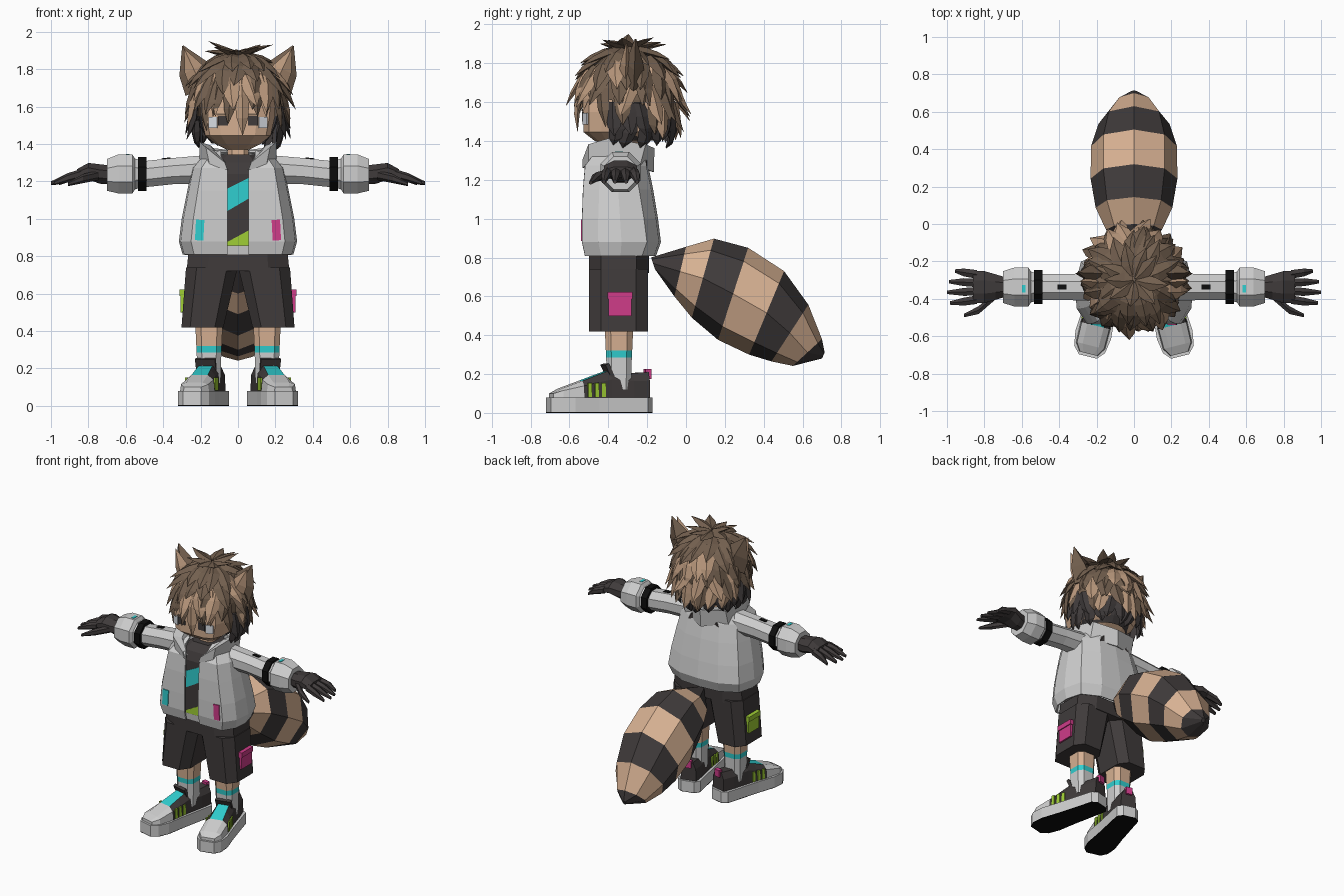
import bpy, bmesh, math, random
from math import sin, cos, pi
from mathutils import Vector, Matrix

random.seed(4)
if "Cube" in bpy.data.objects:
    bpy.data.objects.remove(bpy.data.objects["Cube"])

PALETTE = {
    "light_grey": (.62, .62, .62), "charcoal": (.05, .043, .043), "tan_skin": (.68, .44, .29),
    "hair_brown": (.17, .115, .077), "hair_tan": (.48, .31, .2), "cyan": (.03, .62, .63),
    "pink": (.62, .045, .25), "lime": (.35, .62, .035), "black": (.004, .004, .004),
    "eye_white": (.7, .73, .78)}
NAMES = list(PALETTE)
MATS = []
for name, rgb in PALETTE.items():
    m = bpy.data.materials.new(name)
    m.use_nodes = True
    m.diffuse_color = (*rgb, 1)
    m.node_tree.nodes["Principled BSDF"].inputs["Base Color"].default_value = (*rgb, 1)
    MATS.append(m)


def ring(c, u, v, n=8, off=.5, p=1.0):
    """Rounded loop about c; u and v are its half axes, p < 1 makes it boxier."""
    f = lambda a: math.copysign(abs(a) ** p, a)
    angles = [2 * pi * (k + off) / n for k in range(n)]
    top = max(f(cos(a)) for a in angles)
    return [Vector(c) + Vector(u) * f(cos(a)) / top + Vector(v) * f(sin(a)) / top for a in angles]


def flat(x, y0, y1, z, hw, n=8, p=.6):
    """Horizontal loop between y0 and y1."""
    return ring((x, (y0 + y1) / 2, z), (hw, 0, 0), (0, (y1 - y0) / 2, 0), n, .5, p)


def loft(bm, rings, colour, closed=True):
    """Skin loops; colour is a name, a list per segment, or a rule (segment, side)."""
    if isinstance(colour, str):
        pick = lambda i, j: colour
    elif isinstance(colour, list):
        pick = lambda i, j: colour[i]
    else:
        pick = colour
    vs = [[bm.verts.new(p) for p in r] for r in rings]
    n = len(vs[0])

    def face(verts, col):
        bm.faces.new(verts).material_index = NAMES.index(col)
    for i in range(len(vs) - 1):
        for j in range(n if closed else n - 1):
            k = (j + 1) % n
            face((vs[i][j], vs[i][k], vs[i + 1][k], vs[i + 1][j]), pick(i, j))
    if closed:
        face(vs[0][::-1], pick(0, 0))
        face(vs[-1], pick(len(vs) - 2, 0))


def box(bm, c, size, colour, rot=0, axis="Z"):
    m = Matrix.Translation(c) @ Matrix.Rotation(math.radians(rot), 4, axis) @ Matrix.Diagonal((*size, 1))
    for v in bmesh.ops.create_cube(bm, size=1, matrix=m)["verts"]:
        for f in v.link_faces:
            f.material_index = NAMES.index(colour)


def finish(bm, name, matrix=None, thick=0):
    if matrix:
        bm.transform(matrix)
    bmesh.ops.recalc_face_normals(bm, faces=bm.faces)
    me = bpy.data.meshes.new(name)
    used = sorted({f.material_index for f in bm.faces})
    for f in bm.faces:
        f.material_index = used.index(f.material_index)
    for i in used:
        me.materials.append(MATS[i])
    bm.to_mesh(me)
    bm.free()
    ob = bpy.data.objects.new(name, me)
    bpy.context.scene.collection.objects.link(ob)
    if thick:
        mod = ob.modifiers.new("thickness", "SOLIDIFY")
        mod.thickness, mod.offset = thick, 0


def part(name, rings, colour):
    bm = bmesh.new()
    loft(bm, rings, colour)
    finish(bm, name)


def mirrored(half):
    return [Vector(p) for p in half] + [Vector((-p[0], p[1], p[2])) for p in half[-2::-1]]


# Shirt with diagonal stripes
part("shirt", [flat(0, f, -.2, z, hw, 8, .5) for z, hw, f in
     [(.81, .22, -.5), (.855, .22, -.505), (1.24, .2, -.505), (1.3, .14, -.48), (1.345, .09, -.43)]],
     ["light_grey"] + ["charcoal"] * 3)
for name, col, (a, b, c, d) in [("cyan_stripe", "cyan", (1.04, 1.11, 1.22, 1.16)),
                                ("lime_stripe", "lime", (.858, .858, .94, .875))]:
    part(name, [[Vector((x, y, z)) for x, z in ((-.06, a), (.06, b), (.06, c), (-.06, d))]
                for y in (-.503, -.509)], col)

# Open jacket and hood collar
bm = bmesh.new()
loft(bm, [mirrored([(g, f, z), (hw * .8, f, z), (hw * .97, f + .08, z), (hw, (f + b) / 2, z),
                    (hw * .9, b - .07, z), (hw * .5, b - .01, z), (0, b, z)])
          for z, hw, f, b, g in [(.81, .29, -.515, -.16, .055), (.88, .31, -.53, -.135, .055),
                                 (1, .295, -.53, -.15, .055), (1.15, .265, -.525, -.175, .055),
                                 (1.27, .24, -.515, -.2, .055), (1.33, .19, -.47, -.21, .09),
                                 (1.36, .12, -.42, -.24, .09)]], "light_grey", closed=False)
finish(bm, "jacket", thick=.012)
bm = bmesh.new()
loft(bm, [mirrored(h) for h in (
    [(.055, -.53, 1.26), (.15, -.5, 1.29), (.2, -.38, 1.3), (.17, -.24, 1.27), (0, -.17, 1.24)],
    [(.07, -.53, 1.3), (.17, -.5, 1.38), (.205, -.4, 1.41), (.17, -.21, 1.38), (0, -.165, 1.36)],
    [(.07, -.5, 1.3), (.13, -.46, 1.36), (.15, -.38, 1.39), (.12, -.26, 1.36), (0, -.22, 1.34)],
    [(.06, -.49, 1.25), (.1, -.43, 1.31), (.12, -.36, 1.31), (.1, -.27, 1.3), (0, -.24, 1.3)])],
    "light_grey", closed=False)
finish(bm, "hood_collar", thick=.008)
for s, col in ((1, "pink"), (-1, "cyan")):
    bm = bmesh.new()
    box(bm, (s * .205, -.537, .94), (.045, .008, .11), col, -s * 3, "Y")
    finish(bm, "jacket_patch_" + col)

# Shorts
part("shorts_hips", [flat(0, -.5, -.19, z, hw) for z, hw in ((.72, .275), (.82, .265))], "charcoal")

for s, side in ((1, "left"), (-1, "right")):
    flip = Matrix.Diagonal((s, 1, 1, 1))
    bm = bmesh.new()
    loft(bm, [flat(x, -.5, -.195, z, hw) for z, x, hw in ((.42, .19, .112), (.74, .14, .138))], "charcoal")
    finish(bm, side + "_shorts_leg", flip)
    bm = bmesh.new()
    col = "pink" if s > 0 else "lime"
    box(bm, (.294, -.34, .56), (.026, .12, .12), col)
    box(bm, (.3, -.34, .605), (.028, .13, .035), col)
    finish(bm, side + "_pocket", flip)

    # Bare leg and sock
    bm = bmesh.new()
    loft(bm, [flat(.155, -.345 - r, -.345 + r, z, r) for z, r in
              ((.12, .062), (.285, .066), (.32, .068), (.5, .076))], ["light_grey", "cyan", "tan_skin"])
    finish(bm, side + "_leg", flip)

    # Shoe, toes turned out
    turn = flip @ Matrix.Translation((.15, -.32, 0)) @ Matrix.Rotation(math.radians(14), 4, "Z")
    half = [(.14, .045), (.11, .078), (0, .082), (-.15, .088), (-.28, .098), (-.36, .085), (-.4, .05)]
    bm = bmesh.new()
    loft(bm, [[Vector((w, y, z)) for y, w in half] + [Vector((-w, y, z)) for y, w in half[::-1]]
              for z in (0, .004, .08)], ["black", "light_grey"])
    finish(bm, side + "_sole", turn)
    bm = bmesh.new()
    rings = []
    for y, w, t in [(-.385, .05, .1), (-.34, .08, .125), (-.23, .082, .165), (-.15, .074, .195),
                    (-.08, .068, .22), (.04, .064, .205), (.125, .055, .21)]:
        rings.append([Vector((x * w, y, z)) for x, z in
                      ((-1, .078), (-.93, .04 + t * .6), (-.55, t), (.55, t), (.93, .04 + t * .6), (1, .078))])
    loft(bm, rings, lambda i, j: "light_grey" if i < 2 else "cyan" if i in (2, 3) and j == 2 else "charcoal")
    box(bm, (0, -.085, .215), (.11, .02, .08), "charcoal", 25, "X")
    box(bm, (0, .125, .2), (.045, .03, .05), "pink")
    for k in range(3):
        for e in (1, -1):
            box(bm, (e * (.079 - k * .004), -.2 + k * .038, .118), (.009, .02, .07), "lime", e * 4)
    finish(bm, side + "_shoe", turn)

    # Sleeve, band and cuff
    bm = bmesh.new()
    stations = [(.18, 1.265, .075), (.35, 1.255, .07), (.49, 1.24, .07), (.49, 1.24, .09), (.535, 1.24, .09),
                (.535, 1.24, .078), (.55, 1.24, .082), (.565, 1.24, .104), (.64, 1.24, .104), (.7, 1.235, .085)]
    loft(bm, [ring((x, -.337, z), (0, r, 0), (0, 0, r)) for x, z, r in stations],
         ["light_grey"] * 2 + ["black"] * 3 + ["light_grey"] * 4)
    box(bm, (.385, -.337, 1.322), (.05, .025, .008), "black", 6, "Y")
    box(bm, (.59, -.345, 1.344), (.02, .04, .006), "cyan")
    finish(bm, side + "_sleeve", flip)

    # Gloved hand
    bm = bmesh.new()
    loft(bm, [ring((x, -.337, z), (0, a, 0), (0, 0, b)) for x, z, a, b in
              ((.68, 1.235, .05, .05), (.74, 1.24, .068, .052), (.8, 1.255, .085, .044), (.86, 1.24, .085, .026))],
         "charcoal")
    fingers = [[(.84, -.337 + o * .045, 1.24), (.91, -.337 + o * .052, 1.22), (tip, -.337 + o * .057, 1.19)]
               for o, tip in ((1.5, .957), (.5, .99), (-.5, 1), (-1.5, .985))]
    for path in fingers + [[(.74, -.38, 1.235), (.83, -.46, 1.215), (.91, -.49, 1.185)]]:
        loft(bm, [ring(c, (0, r, 0), (0, 0, r), 6) for c, r in zip(path, (.023, .021, .009))], "charcoal")
    finish(bm, side + "_hand", flip)

    # Ear with pale inside
    bm = bmesh.new()
    for y, k, col in ((-.27, 1, "hair_brown"), (-.315, .62, "hair_tan")):
        loft(bm, [ring((.19 + .105 * t, y + .01 * t, 1.7 + .225 * t), (.9 * w * k, 0, -.43 * w * k), (0, d * k, 0), 4, 0)
                  for t, w, d in ((0, .1, .06), (.45, .085, .045), (.45 + .55 * (.6 + .4 * k), .004, .004))], col)
    finish(bm, side + "_ear", flip)

    # Eye and lid
    bm = bmesh.new()
    box(bm, (.08, -.531, 1.525), (.055, .008, .05), "charcoal")
    box(bm, (.08, -.532, 1.558), (.06, .009, .012), "hair_brown")
    box(bm, (.134, -.519, 1.515), (.05, .008, .06), "eye_white", 24)
    finish(bm, side + "_eye", flip)

# Neck and head
part("neck", [flat(0, -.39, -.27, z, .056) for z in (1.25, 1.45)], "tan_skin")
part("head", [flat(0, f, b, z, hw, 12, .5) for z, hw, f, b in
     [(1.37, .06, -.39, -.28), (1.4, .12, -.47, -.22), (1.445, .175, -.527, -.15), (1.55, .198, -.53, -.11),
      (1.66, .2, -.53, -.11), (1.76, .17, -.48, -.14), (1.83, .08, -.4, -.2)]], "tan_skin")

# Striped tail: each loop from an upper and a lower (y, z) point and a half width
tail = [(-.18, .8, -.16, .74, .03), (0, .855, -.06, .6, .15), (.144, .897, .03, .49, .205),
        (.32, .85, .165, .376, .232), (.505, .73, .325, .3, .23), (.63, .557, .44, .265, .19),
        (.7, .38, .55, .242, .11), (.714, .31, .7, .28, .015)]
part("tail", [ring((0, (a + c) / 2, (b + d) / 2), (0, (a - c) / 2, (b - d) / 2), (w, 0, 0), 8, 0)
              for a, b, c, d, w in tail], ["charcoal", "tan_skin"] * 3 + ["charcoal"])

# Scalp under the hair
bm = bmesh.new()
bmesh.ops.create_uvsphere(bm, u_segments=20, v_segments=14, radius=1,
                          matrix=Matrix.Translation((0, -.31, 1.61)) @ Matrix.Diagonal((.225, .23, .265, 1)))
gone = []
for f in bm.faces:
    c = f.calc_center_median()
    f.material_index = NAMES.index("hair_brown" if c.z > 1.55 else "charcoal")
    if c.z < 1.4 or (c.z < 1.63 and c.y < -.38):
        gone.append(f)
bmesh.ops.delete(bm, geom=gone, context="FACES")
finish(bm, "scalp")

# Spiky hair: curved tapering locks laid over the scalp in layers
bm = bmesh.new()


def lock(az, th0, length, w, flare, colour):
    rings = []
    twist = random.uniform(-.25, .25)
    for t, k in ((0, .6), (.35, 1), (.7, .75), (1, .04)):
        a, th = az + twist * t, th0 + length * t
        out = sin(th) if th < pi / 2 else sin(th) ** .4
        g = 1 + flare * t * t
        c = (.24 * sin(a) * out * g, -.3 - .25 * cos(a) * out * g, 1.61 + .275 * cos(th) * (g if th < pi / 2 else 1))
        rings.append(ring(c, (cos(a) * w * k, sin(a) * w * k, 0),
                          (sin(a) * out * .02 * k, -cos(a) * out * .02 * k, .02 * k * cos(th)), 4, 0))
    loft(bm, rings, colour)


layers = [(.06, 9, .5, .045, .3, 0), (.3, 12, .75, .05, .2, .1), (.6, 16, .75, .052, .18, .2),
          (.92, 20, .7, .05, .2, .35), (1.25, 22, .7, .048, .27, .5), (1.58, 22, .7, .046, .22, .5),
          (1.88, 22, .7, .045, .1, 0)]
for i, (th, count, length, w, flare, pale) in enumerate(layers):
    for k in range(count):
        az = 2 * pi * (k + .5 * (i % 2) + random.uniform(-.25, .25)) / count
        az = (az + pi) % (2 * pi) - pi
        if i > 3 and abs(az) < 1.12:
            continue
        colour = "hair_tan" if random.random() < pale else "hair_brown"
        if i == 6 or (i == 5 and abs(az) < 1.9):
            colour = "charcoal"
        lock(az, th + random.uniform(-.06, .06), length * random.uniform(.85, 1.15), w,
             flare * random.uniform(.6, 1.5), colour)
# Fringe over the forehead
for az, length, colour in [(-.95, 1.15, "hair_brown"), (-.68, .85, "hair_tan"), (-.4, .85, "hair_brown"),
                           (-.12, 1.0, "hair_brown"), (.08, 1.25, "hair_tan"), (.38, .85, "hair_brown"),
                           (.66, .85, "hair_tan"), (.95, 1.15, "hair_brown")]:
    lock(az, .95, length, .042, .13, colour)
finish(bm, "hair")
